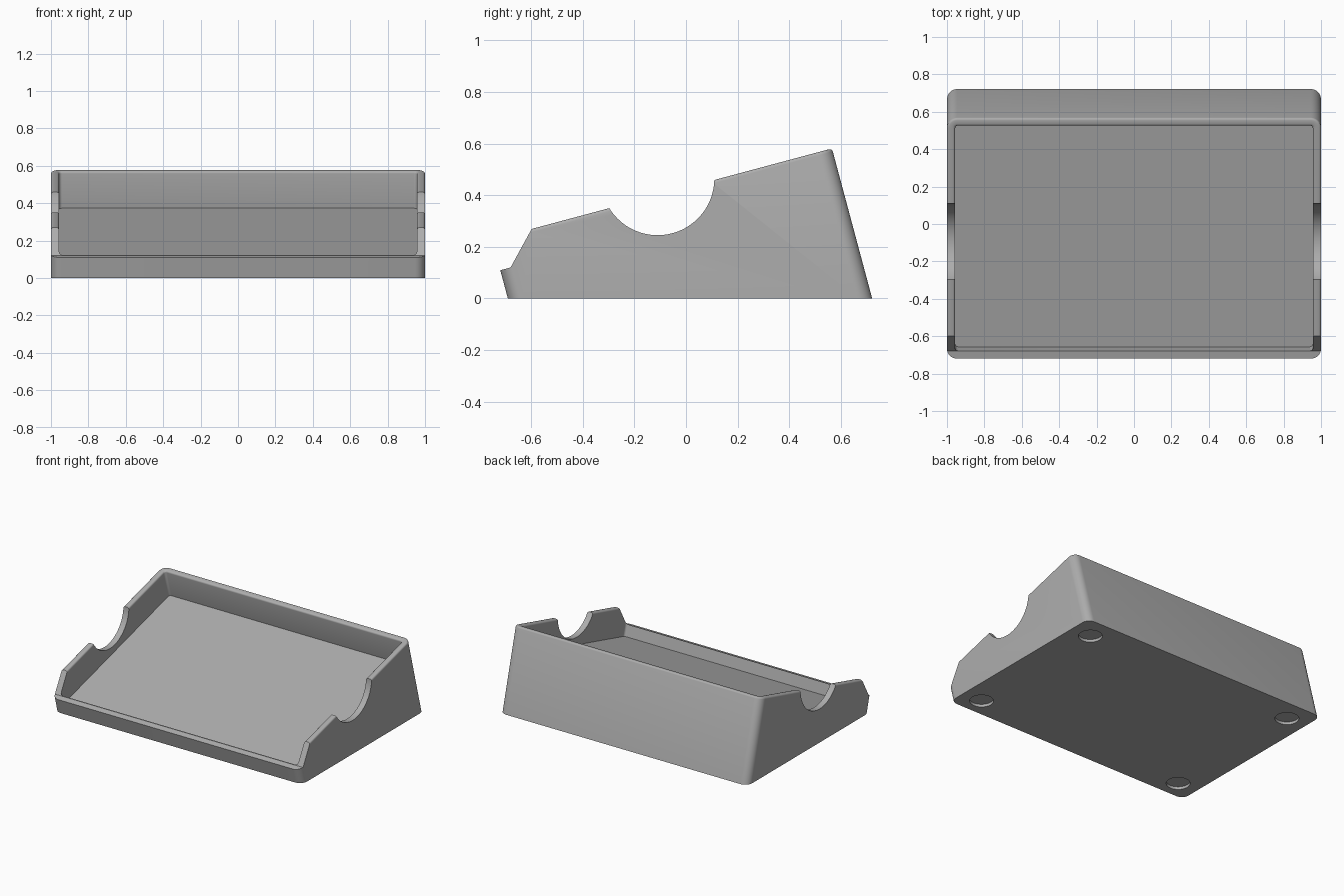
import bpy, bmesh, math
from mathutils import Matrix

if "Cube" in bpy.data.objects:
    bpy.data.objects.remove(bpy.data.objects["Cube"])

TILT = math.radians(15)
TO_WORLD = Matrix.Rotation(TILT, 4, 'X')   # tray frame: y up the slope, z out of the slope

U0, U1 = -0.667, 0.697                     # front and back of the tray along the slope
RIM, FLOOR, FRONT_RIM = 0.415, 0.211, 0.292
WALL, FILLET, CORNER = 0.044, 0.012, 0.055

grey = bpy.data.materials.new("warm_grey")
grey.diffuse_color = (0.42, 0.42, 0.42, 1)
grey.use_nodes = True
grey.node_tree.nodes["Principled BSDF"].inputs["Base Color"].default_value = grey.diffuse_color


def rounded_ring(bm, inset, z, seg=10):
    """Rounded rectangle of vertices, inset from the outer wall."""
    r = max(CORNER - inset, 0.016)
    x, y0, y1 = 1 - inset, U0 + inset, U1 - inset
    corners = [(x - r, y1 - r), (-x + r, y1 - r), (-x + r, y0 + r), (x - r, y0 + r)]
    ring = []
    for i, (cx, cy) in enumerate(corners):
        for k in range(seg + 1):
            a = math.pi / 2 * (i + k / seg)
            ring.append(bm.verts.new((cx + r * math.cos(a), cy + r * math.sin(a), z)))
    return ring


def finish(name, bm):
    bmesh.ops.recalc_face_normals(bm, faces=bm.faces)
    me = bpy.data.meshes.new(name)
    bm.to_mesh(me)
    bm.free()
    ob = bpy.data.objects.new(name, me)
    me.materials.append(grey)
    bpy.context.collection.objects.link(ob)
    return ob


def side_prism(name, points):
    """Profile in y, z extruded across the full width."""
    bm = bmesh.new()
    face = bm.faces.new([bm.verts.new((-1.2, y, z)) for y, z in points])
    ext = bmesh.ops.extrude_face_region(bm, geom=[face])
    bmesh.ops.translate(bm, vec=(2.4, 0, 0),
                        verts=[v for v in ext["geom"] if isinstance(v, bmesh.types.BMVert)])
    return finish(name, bm)


def cut(target, cutter):
    mod = target.modifiers.new("cut", 'BOOLEAN')
    mod.operation, mod.solver, mod.object = 'DIFFERENCE', 'EXACT', cutter
    bpy.context.view_layer.objects.active = target
    bpy.ops.object.modifier_apply(modifier=mod.name)
    bpy.data.objects.remove(cutter)


def slope_point(u, n):
    p = TO_WORLD @ Matrix.Translation((0, u, n)).translation
    return p.y, p.z


# Tray: outer wall, rounded rim, inner wall and sloping floor
bm = bmesh.new()
levels = [(0, -0.3)]
for k in range(4):
    a = math.pi / 2 * k / 3
    levels.append((FILLET * (1 - math.cos(a)), RIM - FILLET + FILLET * math.sin(a)))
for k in range(4):
    a = math.pi / 2 * (1 - k / 3)
    levels.append((WALL - FILLET * (1 - math.cos(a)), RIM - FILLET + FILLET * math.sin(a)))
levels.append((WALL, FLOOR))
rings = [rounded_ring(bm, i, z) for i, z in levels]
for a, b in zip(rings, rings[1:]):
    for k in range(len(a)):
        j = (k + 1) % len(a)
        bm.faces.new((a[k], a[j], b[j], b[k]))
bm.faces.new(rings[0])
bm.faces.new(rings[-1])
bmesh.ops.transform(bm, matrix=TO_WORLD, verts=bm.verts)
tray = finish("sloped_tray", bm)

# Level base
cut(tray, side_prism("ground_cutter", [(-1.5, -1), (1.5, -1), (1.5, 0), (-1.5, 0)]))

# Low front lip with slanted cheeks
cut(tray, side_prism("front_cutter", [
    slope_point(-0.9, FRONT_RIM), (-0.68, 0.120), (-0.585, 0.294), (-0.585, 0.9), (-1.2, 0.9)]))

# Round finger notch through both sides
cut(tray, side_prism("notch_cutter", [
    (-0.11 + 0.22 * math.cos(math.tau * k / 64), 0.465 + 0.22 * math.sin(math.tau * k / 64))
    for k in range(64)]))

# Round recesses for feet in the base
for x in (-0.845, 0.845):
    for y in (-0.555, 0.56):
        bm = bmesh.new()
        bmesh.ops.create_cone(bm, cap_ends=True, segments=40, radius1=0.079, radius2=0.079,
                              depth=0.04, matrix=Matrix.Translation((x, y, 0)))
        cut(tray, finish("foot_cutter", bm))

bpy.ops.object.select_all(action='DESELECT')
tray.select_set(True)
bpy.context.view_layer.objects.active = tray
bpy.ops.object.shade_smooth_by_angle(angle=math.radians(32))
